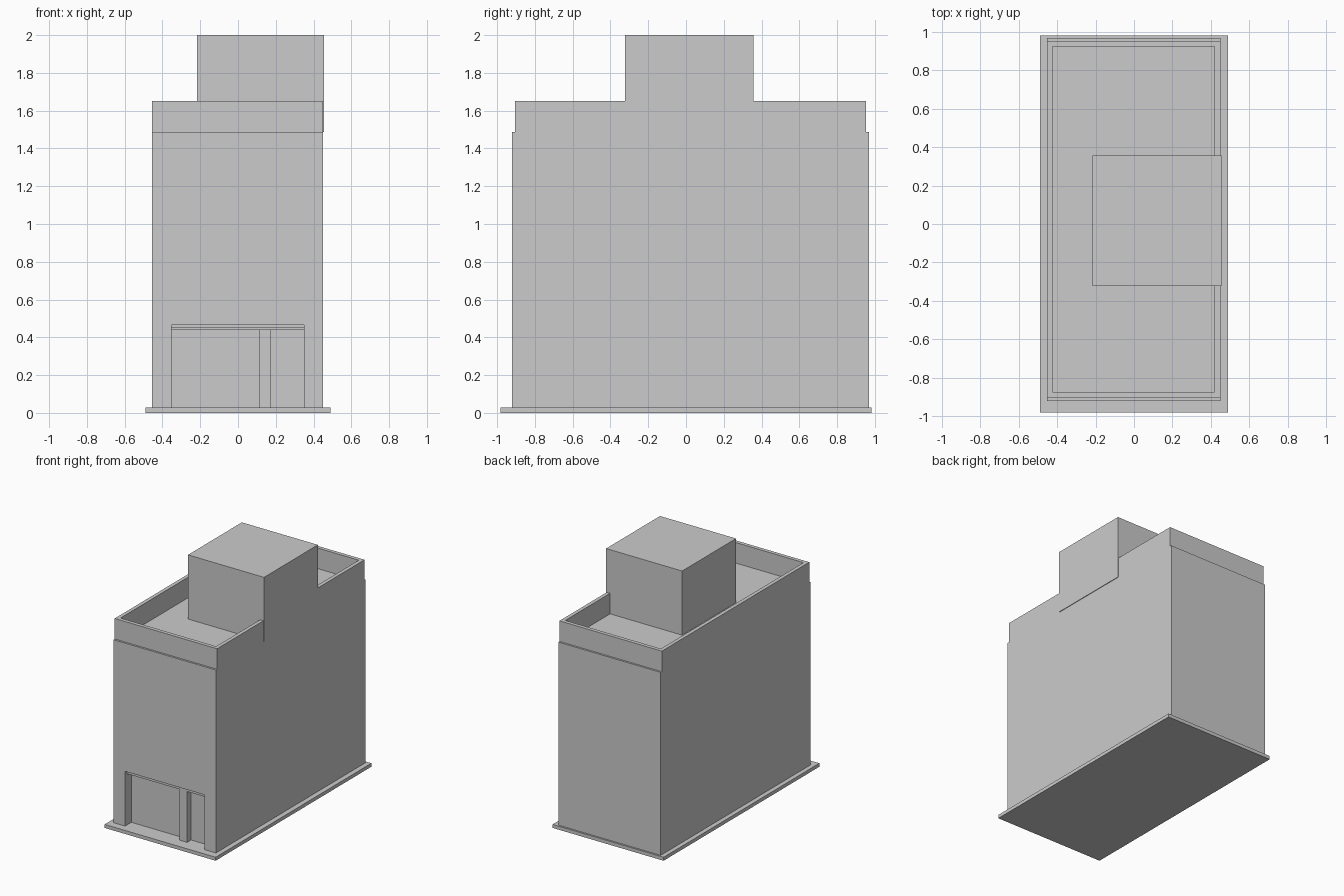
import bpy
import bmesh

if "Cube" in bpy.data.objects:
    bpy.data.objects.remove(bpy.data.objects["Cube"])


def box(name, x, y, z):
    """Axis-aligned box from (min, max) ranges."""
    bm = bmesh.new()
    bmesh.ops.create_cube(bm, size=1)
    for v in bm.verts:
        v.co = [r[0] if c < 0 else r[1] for c, r in zip(v.co, (x, y, z))]
    return finish(name, bm)


def frame(name, x, y, z, wall):
    """Hollow rectangular wall, open at top and bottom."""
    def loop(inset, height):
        x0, x1, y0, y1 = x[0] + inset, x[1] - inset, y[0] + inset, y[1] - inset
        return [bm.verts.new((px, py, height))
                for px, py in ((x0, y0), (x1, y0), (x1, y1), (x0, y1))]

    bm = bmesh.new()
    loops = [loop(0, z[0]), loop(0, z[1]), loop(wall, z[1]), loop(wall, z[0])]
    for k in range(4):
        a, b = loops[k], loops[(k + 1) % 4]
        for i in range(4):
            j = (i + 1) % 4
            bm.faces.new((a[i], a[j], b[j], b[i]))
    return finish(name, bm)


def finish(name, bm):
    bmesh.ops.recalc_face_normals(bm, faces=bm.faces)
    mesh = bpy.data.meshes.new(name)
    bm.to_mesh(mesh)
    bm.free()
    obj = bpy.data.objects.new(name, mesh)
    bpy.context.collection.objects.link(obj)
    return obj


# Ground slab
box("base_slab", (-0.49, 0.49), (-0.982, 0.982), (0, 0.028))

# Main block with the entrance recess cut from its front
body = box("main_block", (-0.454, 0.45), (-0.921, 0.968), (0.028, 1.488))
cutter = box("entrance_cutter", (-0.352, 0.35), (-1.1, -0.842), (-0.1, 0.465))
cutter.hide_render = True
cutter.hide_viewport = True
cut = body.modifiers.new("entrance", 'BOOLEAN')
cut.operation = 'DIFFERENCE'
cut.solver = 'EXACT'
cut.object = cutter

# Entrance post and the beam above it
box("entrance_post", (0.11, 0.175), (-0.892, -0.842), (0.028, 0.438))
box("entrance_beam", (-0.352, 0.35), (-0.9, -0.842), (0.438, 0.456))

# Roof parapet and stair tower
frame("parapet", (-0.454, 0.45), (-0.906, 0.953), (1.488, 1.652), 0.03)
box("roof_tower", (-0.216, 0.455), (-0.322, 0.357), (1.488, 2.0))
